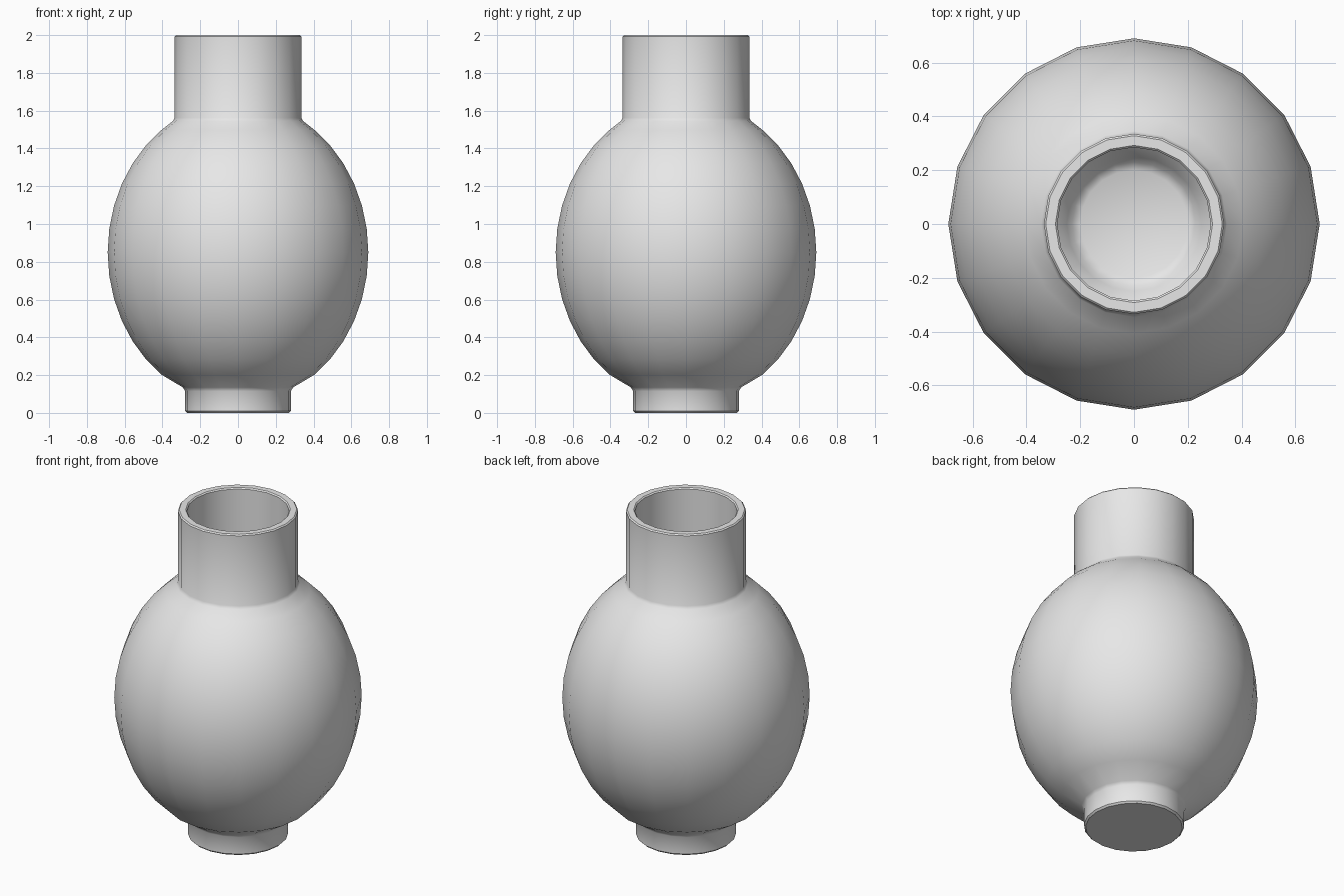
import bpy, bmesh, math

if "Cube" in bpy.data.objects:
    bpy.data.objects.remove(bpy.data.objects["Cube"], do_unlink=True)

SIDES = 20
BELLY_R, BELLY_H, BELLY_Z = 0.69, 0.80, 0.85
WALL = 0.05


def belly_arc(inset, start, stop, step=9):
    """Profile points along the egg-shaped belly, by latitude in degrees."""
    return [((BELLY_R - inset) * math.cos(math.radians(a)),
             BELLY_Z + (BELLY_H - inset) * math.sin(math.radians(a)))
            for a in range(start, stop + (1 if step > 0 else -1), step)]


# Outside: closed foot, belly, neck and rim
outer = [(0.27, 0), (0.28, 0.01), (0.28, 0.115), (0.292, 0.135)]
outer += belly_arc(0, -54, 54)
outer += [(0.345, 1.545), (0.335, 1.562), (0.335, 1.993), (0.328, 2.0)]

# Inside: rim, neck, hollow belly and rounded floor
inner = [(0.292, 2.0), (0.285, 1.993), (0.285, 1.54)]
inner += belly_arc(WALL, 54, -54, -9)
inner += [(0.29, 0.155), (0.25, 0.11), (0.23, 0.075), (0.20, 0.06)]


def lathe(name, profile, material):
    """Spin a profile round the z axis and cap both ends."""
    bm = bmesh.new()
    rings = []
    for r, z in profile:
        rings.append([bm.verts.new((r * math.cos(math.tau * i / SIDES),
                                    r * math.sin(math.tau * i / SIDES), z))
                      for i in range(SIDES)])
    for low, high in zip(rings, rings[1:]):
        for i in range(SIDES):
            j = (i + 1) % SIDES
            bm.faces.new((low[i], low[j], high[j], high[i]))
    bm.faces.new(rings[0][::-1])
    bm.faces.new(rings[-1])
    mesh = bpy.data.meshes.new(name)
    bm.to_mesh(mesh)
    bm.free()
    mesh.materials.append(material)
    obj = bpy.data.objects.new(name, mesh)
    bpy.context.collection.objects.link(obj)
    return obj


# Plain grey clay
clay = bpy.data.materials.new("grey_clay")
clay.use_nodes = True
colour = (0.8, 0.8, 0.8, 1)
clay.diffuse_color = colour
clay.node_tree.nodes["Principled BSDF"].inputs["Base Color"].default_value = colour

vase = lathe("vase", outer + inner, clay)
bpy.ops.object.select_all(action='DESELECT')
vase.select_set(True)
bpy.context.view_layer.objects.active = vase
bpy.ops.object.shade_smooth_by_angle(angle=math.radians(40))
